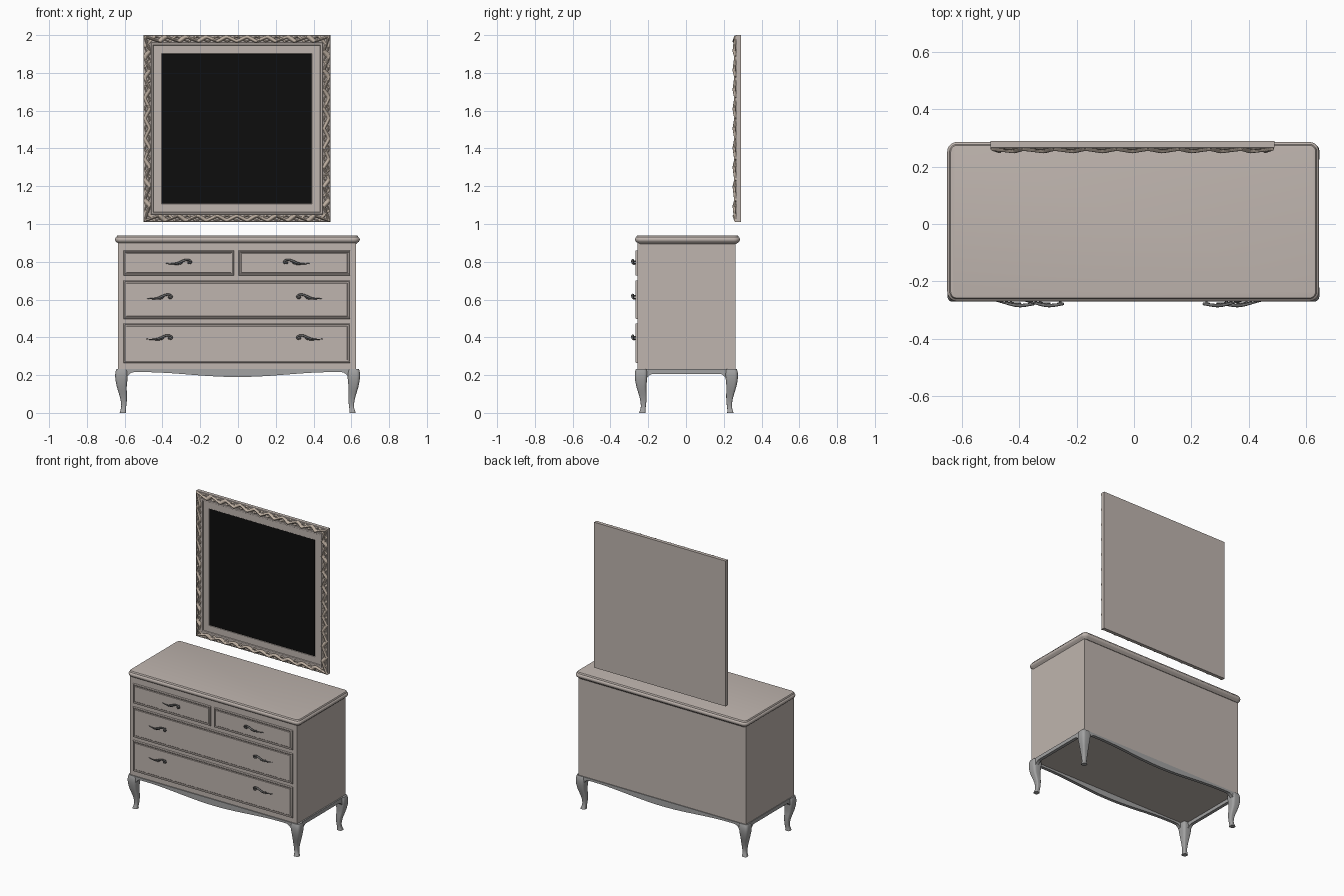
import bpy, bmesh, math

if "Cube" in bpy.data.objects:
    bpy.data.objects.remove(bpy.data.objects["Cube"])


def material(name, rgb):
    m = bpy.data.materials.new(name)
    m.diffuse_color = (*rgb, 1)
    m.use_nodes = True
    m.node_tree.nodes["Principled BSDF"].inputs["Base Color"].default_value = m.diffuse_color
    return m


TAUPE = material("taupe_paint", (0.52, 0.46, 0.425))
GREY = material("grey_paint", (0.36, 0.36, 0.36))
METAL = material("dark_metal", (0.16, 0.16, 0.16))
CARVED = material("carved_wood", (0.50, 0.42, 0.35))
GLASS = material("black_glass", (0.004, 0.004, 0.004))


def finish(ob, mat, angle=35):
    ob.data.materials.append(mat)
    bpy.ops.object.select_all(action='DESELECT')
    ob.select_set(True)
    bpy.context.view_layer.objects.active = ob
    bpy.ops.object.shade_smooth_by_angle(angle=math.radians(angle))
    return ob


def add_mesh(name, verts, faces, mat, angle=35):
    me = bpy.data.meshes.new(name)
    me.from_pydata(verts, [], faces)
    bm = bmesh.new()
    bm.from_mesh(me)
    bmesh.ops.recalc_face_normals(bm, faces=bm.faces)
    bm.to_mesh(me)
    bm.free()
    ob = bpy.data.objects.new(name, me)
    bpy.context.collection.objects.link(ob)
    return finish(ob, mat, angle)


def loft(name, rings, mat, angle=35):
    """Skin a list of equal rings and cap both ends."""
    n = len(rings[0])
    verts = [p for r in rings for p in r]
    faces = [(i * n + j, i * n + (j + 1) % n, (i + 1) * n + (j + 1) % n, (i + 1) * n + j)
             for i in range(len(rings) - 1) for j in range(n)]
    faces += [tuple(range(n)), tuple(range((len(rings) - 1) * n, len(rings) * n))]
    return add_mesh(name, verts, faces, mat, angle)


def rounded(cx, cy, hx, hy, r, n=5):
    """Outline of a rounded rectangle."""
    pts = []
    for k, (sx, sy) in enumerate(((1, 1), (-1, 1), (-1, -1), (1, -1))):
        for i in range(n + 1):
            a = math.pi / 2 * (k + i / n)
            pts.append((cx + sx * (hx - r) + r * math.cos(a),
                        cy + sy * (hy - r) + r * math.sin(a)))
    return pts


def rect_steps(name, x0, x1, z0, z1, steps, mat):
    """Stepped panel facing the front: steps are (inset, y)."""
    rings = [[(x0 + d, y, z0 + d), (x1 - d, y, z0 + d), (x1 - d, y, z1 - d), (x0 + d, y, z1 - d)]
             for d, y in steps]
    return loft(name, rings, mat)


# Carcass
rect_steps("cabinet_body", -0.635, 0.626, 0.23, 0.90, [(0, 0.262), (0, -0.257)], TAUPE)

# Moulded top with rounded corners
profile = [(0.020, 0.893), (0.013, 0.900), (0.005, 0.906), (0.001, 0.912), (0, 0.918), (0.001, 0.924),
           (0.005, 0.929), (0.008, 0.930), (0.009, 0.935), (0.012, 0.939), (0.017, 0.940)]
loft("cabinet_top", [[(x, y, z) for x, y in rounded(-0.003, 0.008, 0.648 - d, 0.278 - d, 0.034 - d)]
                     for d, z in profile], TAUPE)

# Drawer fronts with a raised bead round the edge
bead = [(0, -0.25), (0, -0.263), (0.002, -0.267), (0.006, -0.268), (0.009, -0.266),
        (0.010, -0.263), (0.014, -0.263), (0.016, -0.265)]
for name, box in {"top_left_drawer": (-0.605, -0.022, 0.727, 0.860),
                  "top_right_drawer": (0.003, 0.594, 0.727, 0.860),
                  "middle_drawer": (-0.605, 0.594, 0.497, 0.702),
                  "bottom_drawer": (-0.605, 0.594, 0.265, 0.474)}.items():
    rect_steps(name, *box, bead, TAUPE)

# Scrolled handles: points are (along, y, height, radius), tail to scroll
scroll = [(0, -0.268, -0.006, .002), (0.025, -0.273, -0.009, .003), (0.055, -0.281, -0.008, .005),
          (0.080, -0.285, 0.003, .006), (0.100, -0.284, 0.013, .006), (0.125, -0.280, 0.014, .005),
          (0.138, -0.278, 0.002, .005), (0.128, -0.278, -0.009, .004), (0.113, -0.278, -0.004, .004),
          (0.120, -0.278, 0.003, .004)]
leaf = [(0.035, -0.272, -0.008, .002), (0.060, -0.277, -0.014, .004), (0.085, -0.278, -0.008, .004),
        (0.090, -0.276, 0.000, .002)]
posts = [[(u, -0.262, h, .004), (u, -0.280, h, .004)] for u, h in ((0.055, -0.008), (0.125, 0.006))]


def handle(name, x, z, side):
    cu = bpy.data.curves.new(name, 'CURVE')
    cu.dimensions = '3D'
    cu.bevel_depth = 1
    cu.bevel_resolution = 2
    cu.resolution_u = 5
    cu.use_fill_caps = True
    for pts in [scroll, leaf] + posts:
        sp = cu.splines.new('NURBS')
        sp.points.add(len(pts) - 1)
        sp.order_u = min(4, len(pts))
        sp.use_endpoint_u = True
        for p, (u, y, h, r) in zip(sp.points, pts):
            p.co = (x + side * u, y, z + h, 1)
            p.radius = r
    ob = bpy.data.objects.new(name, cu)
    bpy.context.collection.objects.link(ob)
    bpy.ops.object.select_all(action='DESELECT')
    ob.select_set(True)
    bpy.context.view_layer.objects.active = ob
    bpy.ops.object.convert(target='MESH')
    finish(bpy.context.object, METAL, 50)


for row, z, xl, xr in (("top", 0.797, -0.382, 0.378), ("middle", 0.613, -0.484, 0.447),
                       ("bottom", 0.397, -0.484, 0.447)):
    handle(row + "_left_handle", xl, z, 1)
    handle(row + "_right_handle", xr, z, -1)

# Cabriole legs: (height, outer offset, inner offset) from the corner
CX, CY, HX, HY = -0.002, 0.002, 0.648, 0.273
leg = [(0.232, .006, .064), (0.22, .002, .066), (0.205, 0, .067), (0.19, 0, .066), (0.17, .002, .064),
       (0.14, .008, .061), (0.12, .014, .061), (0.10, .020, .062), (0.08, .026, .062), (0.06, .030, .061),
       (0.04, .032, .059), (0.025, .031, .057), (0.012, .027, .056), (0, .023, .057)]
for yn, sy in (("front", -1), ("back", 1)):
    for xn, sx in (("left", -1), ("right", 1)):
        rings = []
        for z, a, b in leg:
            m, h = (a + b) / 2, (b - a) / 2
            rings.append([(x, y, z) for x, y in
                          rounded(CX + sx * (HX - m), CY + sy * (HY - m), h, h, h * 0.55)])
        loft(f"{yn}_{xn}_leg", rings, GREY, 50)


# Shaped apron rails that sweep down into the legs
def apron(name, half, edge, sag, base, along_x, sign):
    rings = []
    for i in range(81):
        s = half * (i / 40 - 1)
        z = base - sag / 2 * (1 + math.cos(math.pi * min(1, abs(s) / (0.85 * half))))
        z -= 0.06 * max(0, (abs(s) - half + 0.055) / 0.055) ** 2
        ring = []
        for t, h in ((edge, 0.232), (edge, z), (edge - 0.022, z), (edge - 0.022, 0.232)):
            ring.append((CX + s, CY + sign * t, h) if along_x else (CX + sign * t, CY + s, h))
        rings.append(ring)
    loft(name, rings, GREY)


for side, sign in (("front", -1), ("back", 1)):
    apron(side + "_apron", 0.605, 0.265, 0.026, 0.216, True, sign)
for side, sign in (("left", -1), ("right", 1)):
    apron(side + "_apron", 0.230, 0.637, 0.0, 0.207, False, sign)

# Mirror frame with inner bead and flat border, then the glass
MX, MZ, MH = -0.006, 1.505, 0.495
frame = [(0, 0.290), (0, 0.266), (0.002, 0.264), (0.040, 0.264), (0.042, 0.259), (0.047, 0.257),
         (0.052, 0.259), (0.054, 0.266), (0.097, 0.266), (0.100, 0.270)]
box = (MX - MH, MX + MH, MZ - MH, MZ + MH)
rect_steps("mirror_frame", *box, frame, TAUPE)
rect_steps("mirror_glass", *box, [(0.099, 0.280), (0.099, 0.2685)], GLASS)

# Carved wavy vine: a relief strip, mitred round the four sides
NU, NS, WAVES = 14, 180, 9
verts, faces = [], []
for k in range(4):
    c, s = round(math.cos(k * math.pi / 2)), round(math.sin(k * math.pi / 2))
    start = len(verts)
    for i in range(NS + 1):
        f = i / NS
        wave = math.asin(0.97 * math.cos(2 * math.pi * WAVES * (f - 0.5))) / 1.33
        for j in range(NU + 1):
            d = 0.001 + 0.040 * j / NU
            h = 0
            for centre, width, height in ((0.021 + 0.012 * wave, 0.009, 0.015 + 0.004 * wave),
                                          (0.021 - 0.013 * wave, 0.005, 0.007)):
                q = (d - centre) / width
                h = max(h, height * math.sqrt(max(0, 1 - q * q)))
            a, b = (2 * f - 1) * (MH - d), MH - d
            verts.append((MX + a * c - b * s, 0.2655 - h, MZ + a * s + b * c))
    for i in range(NS):
        for j in range(NU):
            p = start + i * (NU + 1) + j
            faces.append((p, p + 1, p + NU + 2, p + NU + 1))
add_mesh("mirror_frame_carving", verts, faces, CARVED, 50)
carving = bpy.data.objects["mirror_frame_carving"].data
if carving.polygons[0].normal.y > 0:
    carving.flip_normals()
